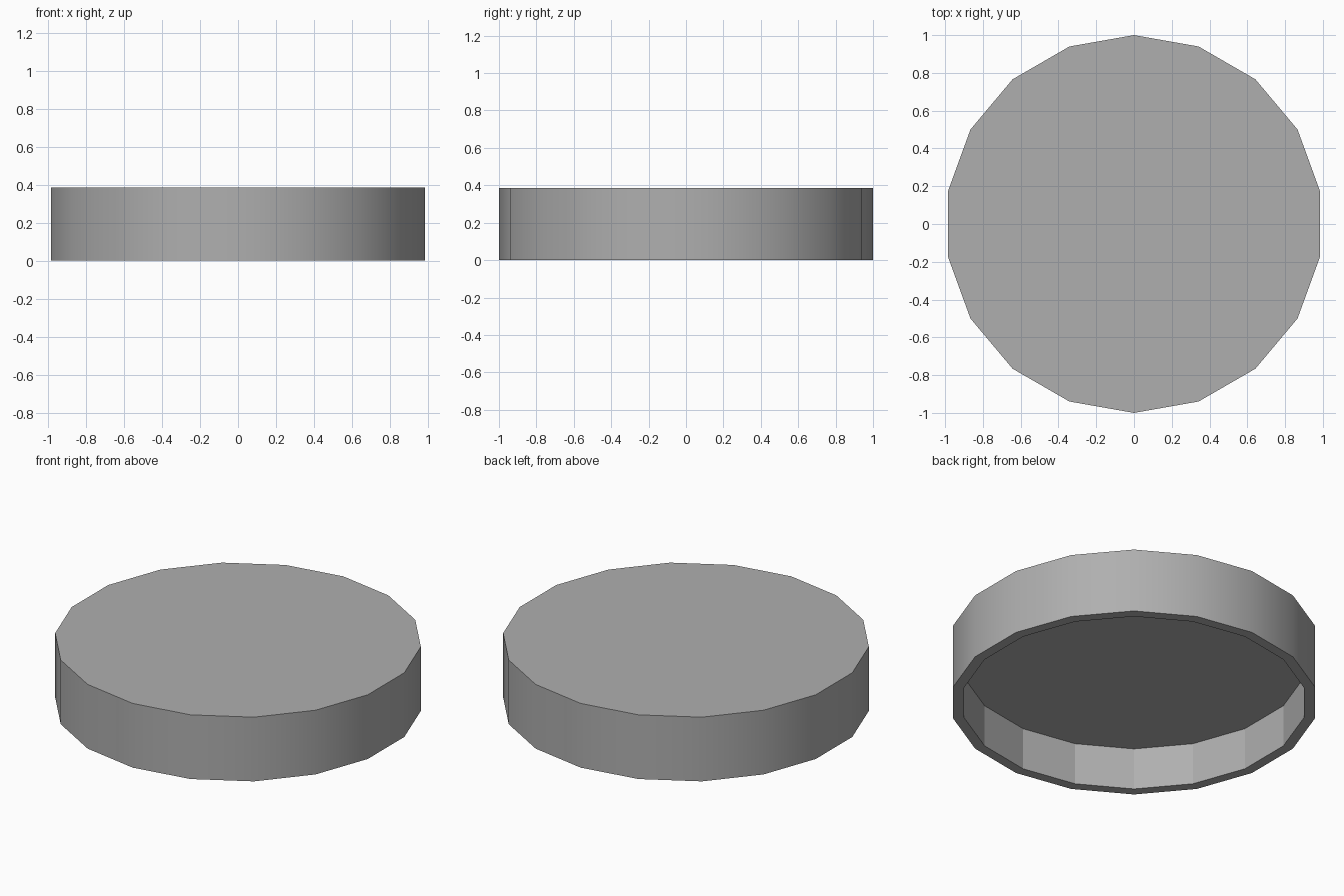
import bpy, bmesh
from math import sin, cos, pi

if "Cube" in bpy.data.objects:
    bpy.data.objects.remove(bpy.data.objects["Cube"])

SIDES = 18
HEIGHT, CEILING = 0.386, 0.252
R_OUT, R_IN = 1.0, 0.94

bm = bmesh.new()


def ring(radius, z):
    # ring with a corner on the +y axis
    return [bm.verts.new((radius * sin(2 * pi * i / SIDES),
                          radius * cos(2 * pi * i / SIDES), z))
            for i in range(SIDES)]


def bridge(a, b, smooth=False):
    for i in range(SIDES):
        j = (i + 1) % SIDES
        bm.faces.new((a[i], a[j], b[j], b[i])).smooth = smooth


# Closed top, outer wall, bottom rim, inner wall and recessed ceiling
top = ring(R_OUT, HEIGHT)
outer = ring(R_OUT, 0)
inner = ring(R_IN, 0)
ceiling = ring(R_IN, CEILING)
bm.faces.new(top)
bridge(top, outer, smooth=True)
bridge(outer, inner)
bridge(inner, ceiling)
bm.faces.new(ceiling)
bmesh.ops.recalc_face_normals(bm, faces=bm.faces)

# Sharp corners everywhere except between the outer wall panels
for e in bm.edges:
    e.smooth = all(f.smooth for f in e.link_faces)

mesh = bpy.data.meshes.new("round_lid")
bm.to_mesh(mesh)
bm.free()

# Dark grey surface
grey = bpy.data.materials.new("dark_grey")
grey.diffuse_color = (0.43, 0.43, 0.43, 1)
grey.use_nodes = True
grey.node_tree.nodes["Principled BSDF"].inputs["Base Color"].default_value = grey.diffuse_color
mesh.materials.append(grey)
bpy.context.collection.objects.link(bpy.data.objects.new("round_lid", mesh))
